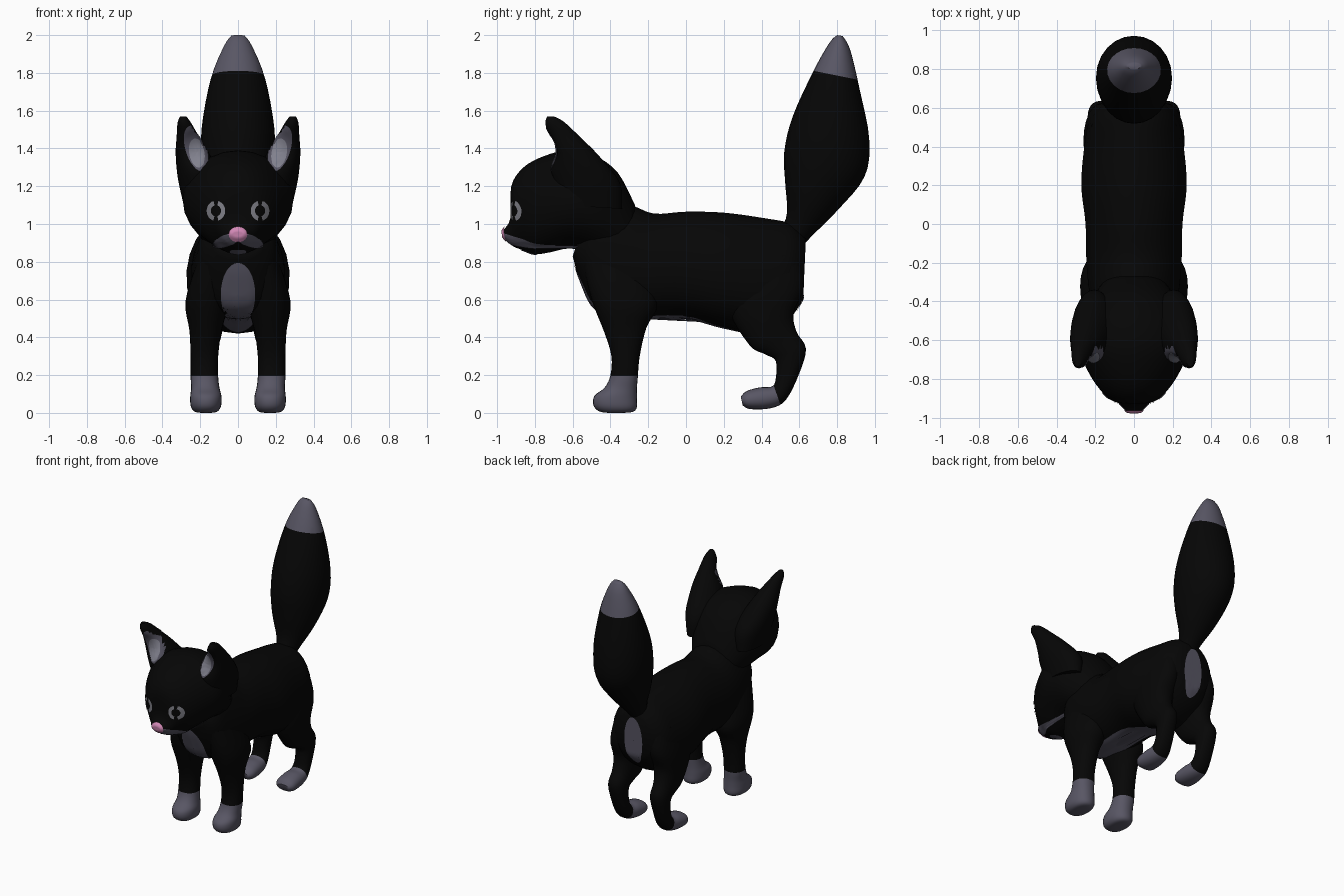
import bpy, bmesh, math
from mathutils import Vector
from mathutils.bvhtree import BVHTree

if "Cube" in bpy.data.objects:
    bpy.data.objects.remove(bpy.data.objects["Cube"])


def material(name, rgb):
    m = bpy.data.materials.new(name)
    m.diffuse_color = (*rgb, 1)
    m.use_nodes = True
    m.node_tree.nodes["Principled BSDF"].inputs["Base Color"].default_value = m.diffuse_color
    return m


BLACK = material("black fur", (0.0018, 0.0018, 0.0018))
GREY = material("grey fur", (0.098, 0.093, 0.128))
PALE = material("pale inner ear", (0.22, 0.22, 0.27))
PINK = material("pink nose", (0.65, 0.25, 0.47))
EYE = material("eye grey", (0.21, 0.21, 0.24))
trees = {}


def finish(bm, name, mats):
    me = bpy.data.meshes.new(name)
    bm.to_mesh(me)
    bm.free()
    ob = bpy.data.objects.new(name, me)
    bpy.context.collection.objects.link(ob)
    for m in mats:
        me.materials.append(m)
    bpy.ops.object.select_all(action='DESELECT')
    ob.select_set(True)
    bpy.context.view_layer.objects.active = ob
    bpy.ops.object.shade_smooth_by_angle(angle=math.radians(50))
    return ob


def smooth_stations(st, n=4):
    """Catmull-Rom through the profile stations."""
    out = []
    for i in range(len(st) - 1):
        p = [st[max(i - 1, 0)], st[i], st[i + 1], st[min(i + 2, len(st) - 1)]]
        for k in range(n):
            t = k / n
            out.append([0.5 * (2 * b + (c - a) * t + (2 * a - 5 * b + 4 * c - d) * t * t
                               + (3 * b - a - 3 * c + d) * t ** 3) for a, b, c, d in zip(*p)])
    out.append(st[-1])
    return out


def loft(name, stations, side=1, power=2.0, taper=0.0, cut=None, is_grey=None, dent=None, seg=24):
    """Each station: y,z of one profile edge, y,z of the opposite edge, half width, centre x."""
    bm = bmesh.new()
    rings = []
    for y1, z1, y2, z2, rx, cx in smooth_stations(stations):
        c = Vector((side * cx, (y1 + y2) / 2, (z1 + z2) / 2))
        ax = Vector((0, (y1 - y2) / 2, (z1 - z2) / 2))
        ring = []
        for k in range(seg):
            a = 2 * math.pi * k / seg
            u, w = [math.copysign(abs(v) ** (2 / power), v) for v in (math.cos(a), math.sin(a))]
            ring.append(bm.verts.new(c + ax * u + Vector((rx * w * (1 - taper * u), 0, 0))))
        rings.append(ring)
    for r, q in zip(rings, rings[1:]):
        for k in range(seg):
            bm.faces.new((r[k], r[(k + 1) % seg], q[(k + 1) % seg], q[k]))
    bm.faces.new(rings[0])
    bm.faces.new(rings[-1])
    if dent:
        for v in bm.verts:
            v.co.y += dent(v.co)
    if cut:
        bmesh.ops.bisect_plane(bm, geom=bm.verts[:] + bm.edges[:] + bm.faces[:],
                               plane_co=cut[0], plane_no=cut[1])
    bmesh.ops.recalc_face_normals(bm, faces=bm.faces)
    if is_grey:
        for f in bm.faces:
            f.material_index = int(is_grey(f.calc_center_median()))
    trees[name] = BVHTree.FromBMesh(bm)
    return finish(bm, name, [BLACK, GREY])


def patch(name, mat, targets, centre, rx, ry, look, up, r0=0.0, arcs=((0, 360),), tilt=0, lift=0.004):
    """Thin marking: an elliptical grid projected on the fur along 'look'."""
    bm = bmesh.new()
    look, up, centre = Vector(look), Vector(up), Vector(centre)
    across = Vector((1, 0, 0))
    ct, s_t = math.cos(math.radians(tilt)), math.sin(math.radians(tilt))
    nr = 8 if r0 == 0 else 2

    def project(r, a):
        p, q = rx * r * math.cos(a), ry * r * math.sin(a)
        start = centre + across * (p * ct - q * s_t) + up * (p * s_t + q * ct) - look * 3
        hits = [trees[t].ray_cast(start, look) for t in targets]
        hits = [h for h in hits if h[0] is not None]
        if not hits:
            return None
        h = min(hits, key=lambda h: h[3])
        return bm.verts.new(h[0] + h[1] * lift)

    for a0, a1 in arcs:
        na = max(6, int((a1 - a0) / 11.25))
        grid = [[project(max(0.01, r0 + (1 - r0) * i / nr), math.radians(a0 + (a1 - a0) * j / na))
                 for j in range(na + 1)] for i in range(nr + 1)]
        for i in range(nr):
            for j in range(na):
                q = (grid[i][j], grid[i + 1][j], grid[i + 1][j + 1], grid[i][j + 1])
                if None not in q:
                    f = bm.faces.new(q)
                    f.normal_update()
                    if f.normal.dot(look) > 0:
                        f.normal_flip()
    bmesh.ops.remove_doubles(bm, verts=bm.verts, dist=0.0003)
    finish(bm, name, [mat])


# Trunk
loft("body", [
    (-0.56, 0.95, -0.60, 0.83, 0.12, 0), (-0.45, 1.09, -0.56, 0.70, 0.19, 0),
    (-0.30, 1.10, -0.47, 0.54, 0.225, 0), (-0.17, 1.055, -0.25, 0.50, 0.245, 0),
    (0.0, 1.065, 0.0, 0.50, 0.25, 0), (0.20, 1.06, 0.20, 0.45, 0.272, 0),
    (0.42, 1.03, 0.40, 0.42, 0.255, 0), (0.56, 1.0, 0.54, 0.49, 0.225, 0),
    (0.635, 0.93, 0.62, 0.60, 0.15, 0)], power=2.1, taper=0.1)

# Head, nose to nape
loft("head", [
    (-0.97, 0.965, -0.965, 0.93, 0.035, 0), (-0.93, 1.03, -0.92, 0.885, 0.08, 0),
    (-0.925, 1.20, -0.86, 0.86, 0.135, 0), (-0.86, 1.30, -0.80, 0.84, 0.195, 0),
    (-0.75, 1.36, -0.72, 0.85, 0.25, 0), (-0.62, 1.39, -0.62, 0.87, 0.292, 0),
    (-0.48, 1.36, -0.50, 0.85, 0.275, 0), (-0.36, 1.27, -0.40, 0.80, 0.215, 0),
    (-0.27, 1.10, -0.30, 0.75, 0.15, 0)])

# Bushy tail with a grey tip
tip_point, tip_normal = Vector((0, 0.78, 1.79)), Vector((0, 0.2, 1))
loft("tail", [
    (0.50, 0.96, 0.60, 0.86, 0.06, 0), (0.535, 1.06, 0.66, 0.93, 0.085, 0),
    (0.525, 1.22, 0.80, 1.07, 0.15, 0), (0.52, 1.38, 0.945, 1.25, 0.19, 0),
    (0.565, 1.57, 0.97, 1.45, 0.192, 0), (0.68, 1.82, 0.92, 1.71, 0.145, 0),
    (0.76, 1.96, 0.87, 1.92, 0.075, 0), (0.80, 2.0, 0.83, 1.995, 0.035, 0)],
    cut=(tip_point, tip_normal), is_grey=lambda c: (c - tip_point).dot(tip_normal) > 0)

FRONT_LEG = [
    (-0.55, 0.80, -0.20, 0.78, 0.09, 0.13), (-0.50, 0.60, -0.15, 0.58, 0.115, 0.163),
    (-0.43, 0.42, -0.21, 0.45, 0.085, 0.172), (-0.395, 0.30, -0.245, 0.30, 0.073, 0.178),
    (-0.40, 0.20, -0.255, 0.19, 0.073, 0.178), (-0.43, 0.135, -0.26, 0.13, 0.075, 0.173),
    (-0.485, 0.09, -0.26, 0.08, 0.083, 0.17), (-0.49, 0.04, -0.26, 0.03, 0.08, 0.17),
    (-0.46, 0.008, -0.28, 0.006, 0.06, 0.17), (-0.41, 0.0, -0.33, 0.0, 0.025, 0.17)]
HIND_LEG = [
    (0.22, 0.78, 0.60, 0.85, 0.10, 0.13), (0.22, 0.56, 0.625, 0.67, 0.10, 0.16),
    (0.335, 0.36, 0.57, 0.53, 0.085, 0.168), (0.42, 0.31, 0.585, 0.43, 0.07, 0.173),
    (0.475, 0.275, 0.635, 0.34, 0.064, 0.175), (0.475, 0.18, 0.60, 0.21, 0.06, 0.175),
    (0.455, 0.14, 0.53, 0.07, 0.065, 0.172), (0.39, 0.135, 0.45, 0.025, 0.075, 0.17),
    (0.32, 0.115, 0.34, 0.02, 0.075, 0.17), (0.29, 0.085, 0.30, 0.04, 0.05, 0.17)]
EAR = [
    (-0.66, 1.10, -0.34, 1.08, 0.08, 0.205), (-0.71, 1.26, -0.35, 1.22, 0.11, 0.208),
    (-0.71, 1.38, -0.46, 1.36, 0.09, 0.24), (-0.72, 1.46, -0.56, 1.46, 0.06, 0.265),
    (-0.745, 1.53, -0.645, 1.54, 0.036, 0.284), (-0.735, 1.57, -0.70, 1.57, 0.016, 0.29)]


def ear_hollow(c):
    d = ((abs(c.x) - 0.235) / 0.07) ** 2 + ((c.z - 1.40) / 0.11) ** 2
    return 0.03 * (1 - d) if d < 1 and c.y < -0.6 else 0


AHEAD, UP = (0, 1, 0), (0, 0, 1)
for s, label in ((-1, "left"), (1, "right")):
    # Legs with grey paws
    loft("front_leg_" + label, FRONT_LEG, s, 2.2, cut=((0, 0, 0.195), (0, 0, 1)),
         is_grey=lambda c: c.z < 0.195)
    loft("hind_leg_" + label, HIND_LEG, s, 2.2, cut=((0, 0.48, 0.1), (0, 1, 0.35)),
         is_grey=lambda c: c.z < 0.2 and (c.y - 0.48) + 0.35 * (c.z - 0.1) < 0)
    # Cupped ears with grey lining
    loft("ear_" + label, EAR, s, dent=ear_hollow)
    skin = ["ear_" + label]
    patch("ear_lining_" + label, GREY, skin, (s * 0.223, 0, 1.40), 0.055, 0.125, AHEAD, UP, tilt=-s * 17)
    patch("ear_centre_" + label, PALE, skin, (s * 0.22, 0, 1.375), 0.038, 0.08, AHEAD, UP,
          tilt=-s * 12, lift=0.008)
    # Eyes: two crescents around a dark pupil
    patch("eye_" + label, EYE, ["head"], (s * 0.115, 0, 1.07), 0.048, 0.053, AHEAD, UP, r0=0.55,
          arcs=((-75, 75), (105, 255)))
    # Drooping cheek of the muzzle
    patch("muzzle_" + label, GREY, ["head"], (s * 0.062, 0, 0.912), 0.076, 0.031, AHEAD, UP, tilt=-s * 20)

# Chin and nose
patch("chin", GREY, ["head"], (0, -0.83, 0), 0.045, 0.045, (0, 0, 1), (0, 1, 0))
patch("nose", PINK, ["head"], (0, 0, 0.945), 0.044, 0.036, AHEAD, UP, lift=0.008)

# Chest, belly and rump markings
front = ["body", "front_leg_left", "front_leg_right"]
patch("chest_patch", GREY, front, (0, 0, 0.63), 0.09, 0.165, AHEAD, UP)
patch("belly_patch", GREY, ["body"], (0, -0.10, 0), 0.10, 0.40, (0, 0, 1), (0, 1, 0))
patch("rump_patch", GREY, ["body", "hind_leg_left", "hind_leg_right"], (0, 0, 0.72), 0.075, 0.18,
      (0, -1, 0), UP)
